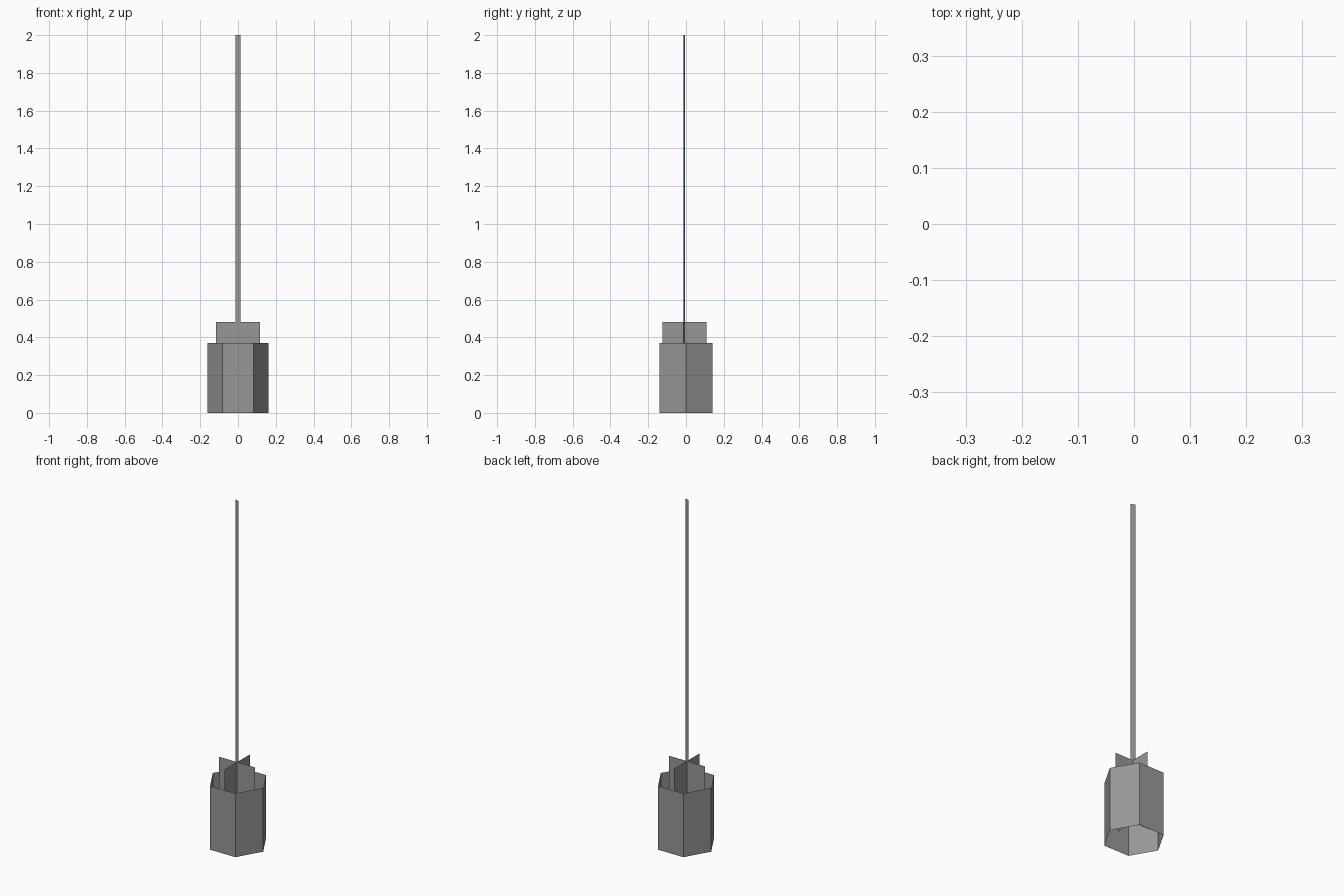
import bpy, bmesh
from math import cos, sin, pi

if "Cube" in bpy.data.objects:
    bpy.data.objects.remove(bpy.data.objects["Cube"])

# Dark grey for every part
dark = bpy.data.materials.new("dark_grey")
dark.diffuse_color = (0.31, 0.31, 0.31, 1)
dark.use_nodes = True
dark.node_tree.nodes["Principled BSDF"].inputs["Base Color"].default_value = dark.diffuse_color

def make_object(name, bm):
    mesh = bpy.data.meshes.new(name)
    bm.to_mesh(mesh)
    bm.free()
    mesh.materials.append(dark)
    obj = bpy.data.objects.new(name, mesh)
    bpy.context.collection.objects.link(obj)
    return obj

def upright_strip(name, path, z0, z1, closed=False):
    """Thin vertical sheet following a ground-plane path."""
    bm = bmesh.new()
    low = [bm.verts.new((x, y, z0)) for x, y in path]
    high = [bm.verts.new((x, y, z1)) for x, y in path]
    n = len(path)
    for i in range(n if closed else n - 1):
        j = (i + 1) % n
        bm.faces.new((low[i], low[j], high[j], high[i]))
    return make_object(name, bm)

# Open six-sided sleeve
R = 0.162
hexagon = [(R * cos(i * pi / 3), R * sin(i * pi / 3)) for i in range(6)]
upright_strip("hex_sleeve", hexagon, 0, 0.37, closed=True)

# Two crossed fins inside the sleeve
CY = -0.008
upright_strip("fin_across", [(-0.116, CY), (0.116, CY)], 0.11, 0.48)
upright_strip("fin_along", [(0, CY - 0.116), (0, CY + 0.116)], 0.11, 0.48)

# Tall flat stem, turned slightly
upright_strip("stem", [(-0.013, CY + 0.004), (0.013, CY - 0.004)], 0.11, 2.0)
